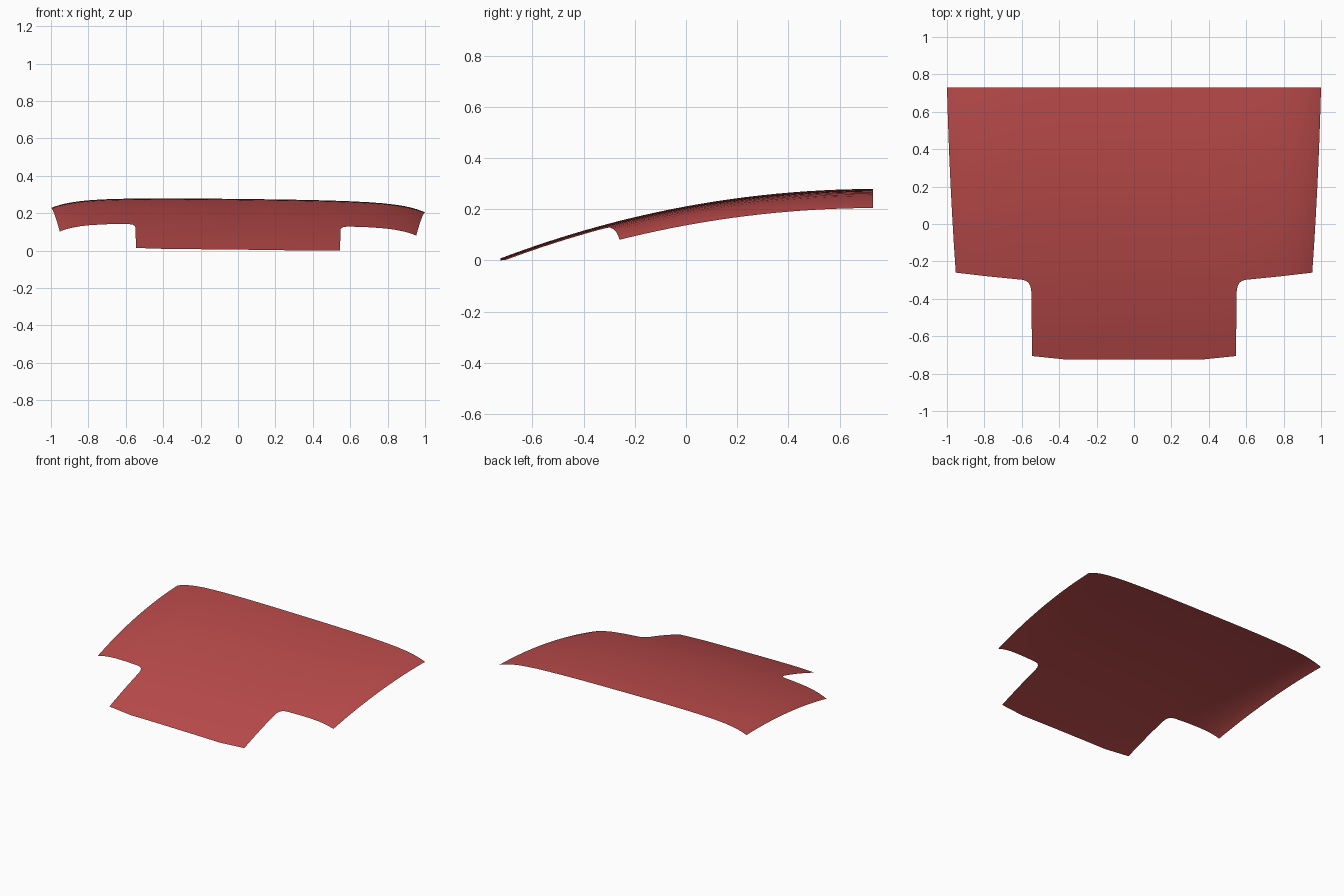
import bpy, bmesh
from mathutils import Vector

if "Cube" in bpy.data.objects:
    bpy.data.objects.remove(bpy.data.objects["Cube"])


def half_width(y):
    # Side edges taper toward the front
    t = min(max((0.73 - y) / 0.99, 0), 1)
    return 1.0 - 0.025 * t - 0.022 * t * t


def height(x, y):
    # Arched length profile, drooping sides and a slight sideways tilt
    s = abs(x) / half_width(y)
    crown = 0.217 + 0.1845 * y - 0.1285 * y**2 + 0.0046 * y**3
    return crown - 0.025 * s**3 - 0.035 * s**10 - 0.0115 * x


# Right half of the T-shaped outline, front centre to back corner
half = [(0.36, -0.725), (0.545, -0.706), (0.549, -0.36), (0.553, -0.335),
        (0.563, -0.315), (0.58, -0.303), (0.60, -0.298), (0.78, -0.28), (0.953, -0.26)]
half += [(half_width(y), y) for y in (-0.1, 0.06, 0.22, 0.39, 0.56, 0.73)]
outline = half + [(-x, y) for x, y in reversed(half)]

bm = bmesh.new()
bm.faces.new([bm.verts.new((x, y, 0)) for x, y in outline])


def slice_at(co, no):
    bmesh.ops.bisect_plane(bm, geom=bm.verts[:] + bm.edges[:] + bm.faces[:],
                           dist=1e-5, plane_co=co, plane_no=no)


# Cut the flat sheet into a grid so that it can bend
for i in range(25):
    slice_at((0, -0.6777 + i * 0.0571, 0), (0, 1, 0))
for x in (0, 0.1, 0.2, 0.3, 0.4, 0.5, 0.6, 0.7, 0.78, 0.84, 0.89, 0.925, 0.955, 0.98):
    for side in ((1, -1) if x else (1,)):
        slice_at((side * x, 0, 0), (1, 0, 0))

# Bend the sheet and rest its lowest corner on the ground
for v in bm.verts:
    v.co.z = height(v.co.x, v.co.y)
low = min(v.co.z for v in bm.verts)
bmesh.ops.translate(bm, verts=bm.verts[:], vec=Vector((0, 0, -low)))
for f in bm.faces:
    f.normal_update()
    if f.normal.z < 0:
        f.normal_flip()
    f.smooth = True

mesh = bpy.data.meshes.new("curved_panel")
bm.to_mesh(mesh)
bm.free()
panel = bpy.data.objects.new("curved_panel", mesh)
bpy.context.collection.objects.link(panel)

red = bpy.data.materials.new("red_paint")
red.diffuse_color = (0.5, 0.07, 0.07, 1)
red.use_nodes = True
red.node_tree.nodes["Principled BSDF"].inputs["Base Color"].default_value = red.diffuse_color
mesh.materials.append(red)
